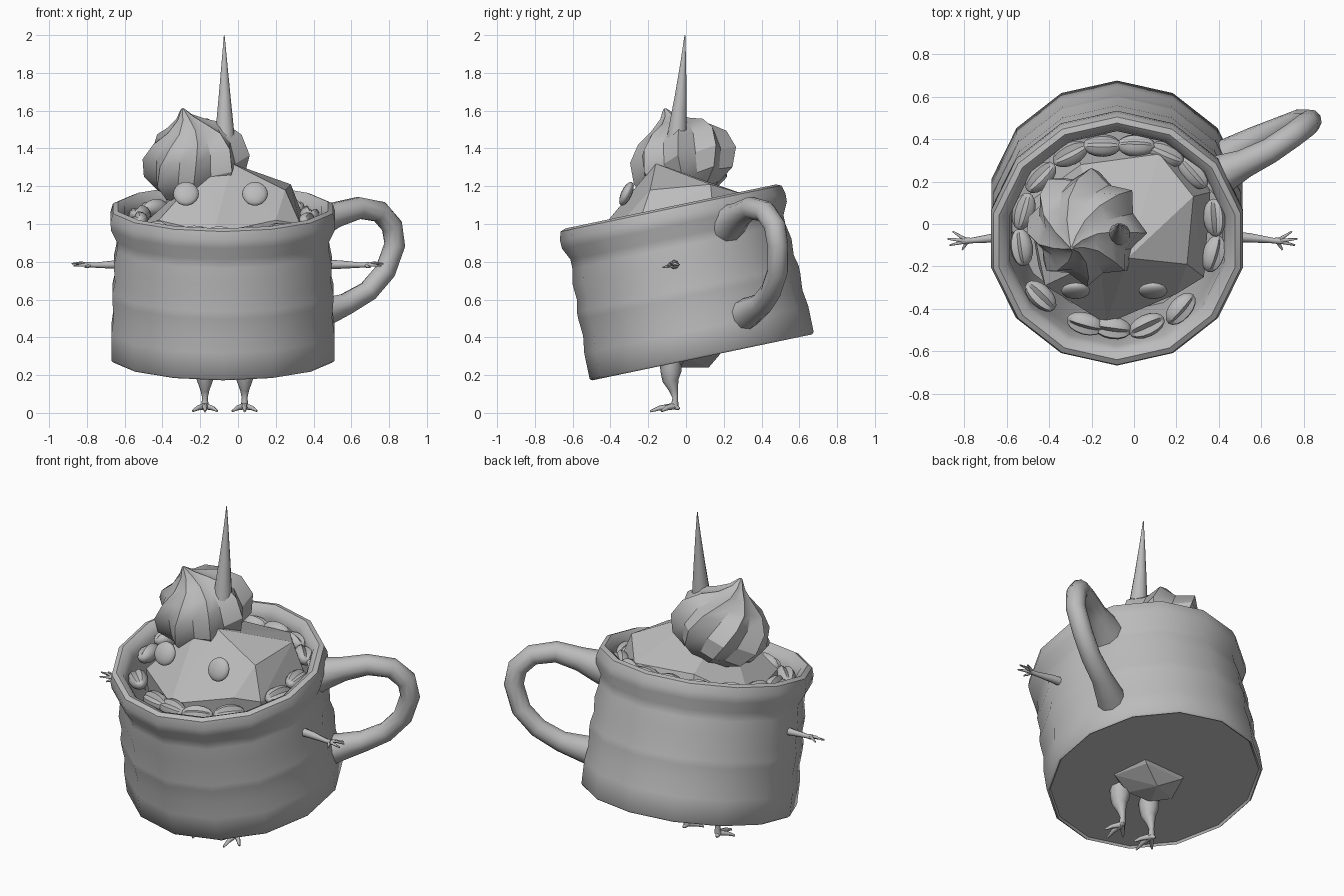
import bpy, bmesh, math, random
from mathutils import Vector, Matrix

if "Cube" in bpy.data.objects:
    bpy.data.objects.remove(bpy.data.objects["Cube"])

random.seed(4)
clay = bpy.data.materials.new("clay_grey")
clay.diffuse_color = (0.5, 0.5, 0.5, 1)
clay.use_nodes = True
clay.node_tree.nodes["Principled BSDF"].inputs["Base Color"].default_value = clay.diffuse_color


def finish(name, bm, smooth=None):
    """Turn a bmesh into an object; smooth is the sharp-edge angle in degrees."""
    bmesh.ops.recalc_face_normals(bm, faces=bm.faces)
    me = bpy.data.meshes.new(name)
    bm.to_mesh(me)
    bm.free()
    me.materials.append(clay)
    ob = bpy.data.objects.new(name, me)
    bpy.context.collection.objects.link(ob)
    if smooth:
        bpy.ops.object.select_all(action='DESELECT')
        ob.select_set(True)
        bpy.context.view_layer.objects.active = ob
        bpy.ops.object.shade_smooth_by_angle(angle=math.radians(smooth))
    return ob


def bridge(bm, rings):
    """Skin a list of rings and cap both ends."""
    for a, b in zip(rings, rings[1:]):
        n = len(a)
        for i in range(n):
            bm.faces.new((a[i], a[(i + 1) % n], b[(i + 1) % n], b[i]))
    bm.faces.new(rings[0])
    bm.faces.new(rings[-1])


def tube(bm, pts, radii, n=8):
    """Tapered tube along a path."""
    pts = [Vector(p) for p in pts]
    rings, side = [], None
    for i, (p, r) in enumerate(zip(pts, radii)):
        t = (pts[min(i + 1, len(pts) - 1)] - pts[max(i - 1, 0)]).normalized()
        side = t.orthogonal() if side is None else side - t * side.dot(t)
        side.normalize()
        up = t.cross(side)
        rings.append([bm.verts.new(p + r * (math.cos(a) * side + math.sin(a) * up))
                      for a in (2 * math.pi * k / n for k in range(n))])
    bridge(bm, rings)


# Mug: tilted 14-sided lathe with soft bulges and a hollow inside
mug_frame = Matrix.Translation((-0.08, 0.085, 0.294)) @ Matrix.Rotation(math.radians(11.8), 4, 'X')
profile = [(0.585, 0.012), (0.595, 0), (0.606, 0.01), (0.606, 0.15), (0.593, 0.24), (0.6, 0.33),
           (0.6, 0.37), (0.586, 0.43), (0.592, 0.52), (0.576, 0.6), (0.576, 0.65),
           (0.608, 0.715), (0.61, 0.76), (0.597, 0.805), (0.57, 0.816), (0.535, 0.795),
           (0.517, 0.75), (0.51, 0.6), (0.505, 0.05)]
bm = bmesh.new()
bridge(bm, [[bm.verts.new(mug_frame @ Vector((r * math.sin(a), -r * math.cos(a), z)))
             for a in (2 * math.pi * k / 14 for k in range(14))] for r, z in profile])
finish("mug", bm, 50)

# Handle: looped tube with flared roots
bm = bmesh.new()
tube(bm, [(0.365, 0.205, 0.995), (0.42, 0.24, 1.015), (0.52, 0.285, 1.05), (0.64, 0.345, 1.085),
          (0.75, 0.42, 1.065), (0.815, 0.47, 0.99), (0.83, 0.485, 0.89), (0.78, 0.485, 0.75),
          (0.69, 0.45, 0.645), (0.57, 0.4, 0.575), (0.46, 0.335, 0.535), (0.38, 0.285, 0.505)],
     [0.11, 0.092, 0.068, 0.06, 0.058, 0.058, 0.056, 0.056, 0.056, 0.06, 0.078, 0.09], 10)
finish("handle", bm, 60)

# Faceted body sitting inside the mug
bm = bmesh.new()
for p in [(-0.16, -0.17, 1.31), (-0.03, -0.16, 1.32), (0.28, 0.13, 1.21), (0.25, -0.19, 1.18),
          (0.36, 0.15, 1.0), (0.33, -0.25, 1.0), (0.2, -0.33, 1.02), (-0.13, -0.47, 0.95),
          (-0.42, -0.29, 1.02), (-0.5, 0.1, 1.0), (-0.25, 0.28, 1.16), (0.12, 0.33, 1.15),
          (0.1, 0.38, 0.9), (-0.3, 0.38, 0.85), (-0.45, -0.2, 0.6), (0.3, -0.2, 0.6),
          (0.3, 0.3, 0.6), (-0.45, 0.3, 0.6), (-0.08, -0.4, 0.6), (-0.27, 0.0, 0.285),
          (0.14, 0.0, 0.285), (-0.15, -0.04, 0.24), (0.01, -0.04, 0.24),
          (-0.07, 0.12, 0.24), (0.06, 0.18, 0.31), (-0.2, 0.17, 0.31)]:
    bm.verts.new(p)
bmesh.ops.convex_hull(bm, input=bm.verts)
bmesh.ops.delete(bm, geom=[v for v in bm.verts if not v.link_faces], context='VERTS')
finish("body", bm)

# Eyes: flattened balls on the front slope
for name, x in (("left_eye", -0.275), ("right_eye", 0.09)):
    bm = bmesh.new()
    bmesh.ops.create_uvsphere(bm, u_segments=16, v_segments=10, radius=0.068,
                              matrix=Matrix.Translation((x, -0.315, 1.16))
                              @ Matrix.Rotation(math.radians(-25), 4, 'X')
                              @ Matrix.Diagonal((1, 0.42, 1, 1)))
    finish(name, bm, 60)

# Whipped cream: leaning, gently twisted swirl with broad ribs
bm = bmesh.new()
lean = Vector((-0.07, -0.1, 0.28)).to_track_quat('Z', 'Y').to_matrix().to_4x4()
cream = Matrix.Translation((-0.225, -0.015, 1.335)) @ lean
rings, ribs = [], 8
for s, r, turn in [(-0.18, 0.14, 0), (-0.13, 0.23, 0.04), (-0.03, 0.28, 0.12), (0.08, 0.262, 0.26),
                   (0.155, 0.195, 0.42), (0.2, 0.11, 0.6), (0.25, 0.045, 0.75), (0.3, 0.008, 0.85)]:
    ring = []
    for k in range(2 * ribs):
        a = math.pi * k / ribs + turn
        rr = r * (1.03 if k % 2 else 0.83)
        ring.append(bm.verts.new(cream @ Vector((rr * math.cos(a), rr * math.sin(a), s))))
    rings.append(ring)
bridge(bm, rings)
finish("cream_swirl", bm, 32)

# Horn
bm = bmesh.new()
tube(bm, [(-0.07, -0.055, 1.38), (-0.07, -0.045, 1.5), (-0.071, -0.028, 1.68),
          (-0.072, -0.014, 1.86), (-0.073, -0.006, 2.0)], [0.06, 0.05, 0.032, 0.015, 0.002], 12)
finish("horn", bm, 45)

# Ring of creased beans just inside the rim, following its tilt
for i, (x, y) in enumerate([(-0.44, 0.22), (-0.3, 0.33), (-0.15, 0.37), (0.01, 0.37), (0.15, 0.33),
                            (0.28, 0.24), (0.38, 0.03), (0.375, -0.14), (0.22, -0.4), (0.06, -0.48),
                            (-0.1, -0.49), (-0.23, -0.47), (-0.44, -0.34), (-0.53, -0.11),
                            (-0.52, 0.06)]):
    bm = bmesh.new()
    bmesh.ops.create_uvsphere(bm, u_segments=12, v_segments=8, radius=1,
                              matrix=Matrix.Rotation(math.pi / 2, 4, 'Y'))
    for v in bm.verts:                       # groove along the long side
        if v.co.z > 0.3 and abs(v.co.y) < 0.05:
            v.co.z *= 0.6
    heading = math.atan2(y + 0.065, x + 0.075) + math.pi / 2
    place = (Matrix.Translation((x, y, 1.025 + 0.208 * (y + 0.065)))
             @ Matrix.Rotation(heading + random.uniform(-0.2, 0.2), 4, 'Z')
             @ Matrix.Rotation(random.uniform(0.2, 0.8), 4, 'X')
             @ Matrix.Diagonal((0.09, 0.055, 0.05, 1)))
    bmesh.ops.transform(bm, matrix=place, verts=bm.verts)
    finish(f"bean_{i + 1}", bm, 40)

# Arms with spread fingers, mirrored left and right
for name, s in (("left", -1), ("right", 1)):
    bm = bmesh.new()
    X = lambda d: -0.055 + s * d
    tube(bm, [(X(0.52), -0.06, 0.785), (X(0.6), -0.065, 0.785), (X(0.71), -0.078, 0.782),
              (X(0.745), -0.08, 0.784)], [0.026, 0.022, 0.013, 0.016])
    for d, y, z in [(0.8, -0.035, 0.785), (0.825, -0.07, 0.79), (0.815, -0.1, 0.778),
                    (0.755, -0.122, 0.77)]:
        tube(bm, [(X(0.73), -0.08, 0.784), (X((d + 0.73) / 2), (y - 0.08) / 2, z + 0.004),
                  (X(d), y, z)], [0.011, 0.008, 0.004], 6)
    finish(name + "_arm", bm, 60)

# Bird-like legs with three front toes and a heel spur
for name, s in (("left", -1), ("right", 1)):
    bm = bmesh.new()
    cx = -0.07 + s * 0.105
    tube(bm, [(cx, -0.08, 0.29), (cx, -0.08, 0.22), (cx, -0.082, 0.17), (cx, -0.065, 0.12),
              (cx, -0.057, 0.08), (cx, -0.06, 0.035)], [0.058, 0.056, 0.042, 0.024, 0.015, 0.02])
    for dx, y, z in [(-0.065, -0.13, 0.01), (0.0, -0.19, 0.008), (0.065, -0.13, 0.01),
                     (s * 0.01, -0.035, 0.022)]:
        tube(bm, [(cx, -0.062, 0.036), (cx + dx * 0.6, -0.062 + (y + 0.062) * 0.6, 0.026),
                  (cx + dx, y, z)], [0.018, 0.013, 0.006], 6)
    finish(name + "_leg", bm, 60)
